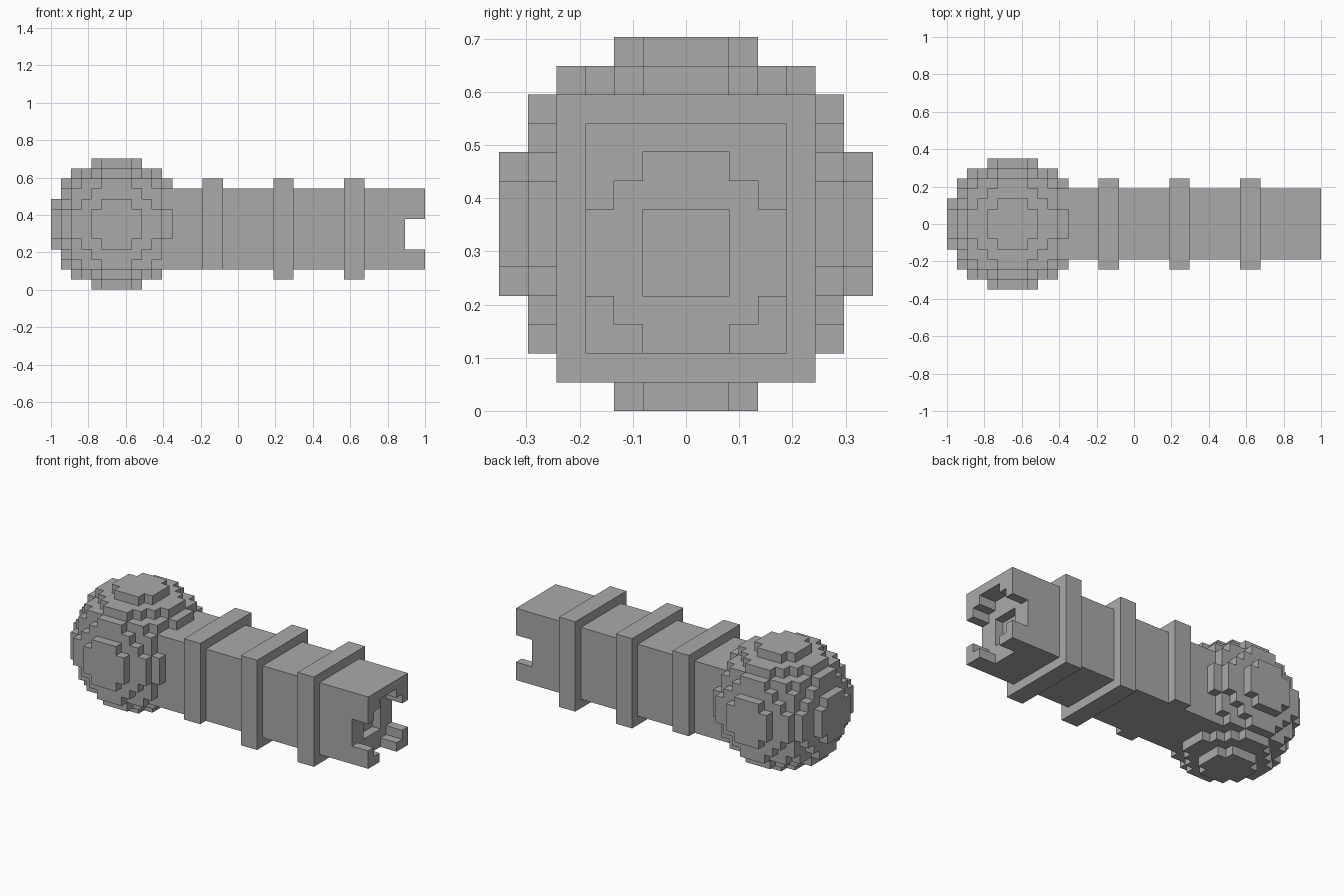
import bpy, bmesh, math
from itertools import product
from mathutils import Vector

cube = bpy.data.objects.get("Cube")
if cube:
    bpy.data.objects.remove(cube, do_unlink=True)

UNIT = 2 / 37                       # edge of one block
ORIGIN = Vector((-18.5, -6.5, 0))   # block grid corner

grey = bpy.data.materials.new("plain grey")
grey.use_nodes = True
grey.diffuse_color = (0.4, 0.4, 0.4, 1)
grey.node_tree.nodes["Principled BSDF"].inputs["Base Color"].default_value = (0.4, 0.4, 0.4, 1)


def box(xs, half_y, zs):
    """Blocks in a box; half_y counts blocks either side of the middle one."""
    return set(product(range(*xs), range(6 - half_y, 7 + half_y), range(*zs)))


# Blocky ball
ball = {c for c in product(range(13), repeat=3)
        if sum((v - 6) ** 2 for v in c) <= 6.5 ** 2}

# Square shaft with a stepped socket cut into its end
shaft = box((6, 37), 3, (2, 10))
shaft -= box((35, 37), 2, (3, 8))    # main socket
shaft -= box((35, 37), 3, (4, 7))    # side slots
shaft -= box((35, 37), 1, (2, 9))    # top and bottom slots
shaft -= box((34, 35), 1, (4, 7))    # deeper centre

# Three collars, the first one flush with the underside
parts = {
    "shaft": shaft,
    "ball_end": ball - shaft,
    "inner_collar": box((15, 17), 4, (2, 11)) - shaft,
    "middle_collar": box((22, 24), 4, (1, 11)) - shaft,
    "outer_collar": box((29, 31), 4, (1, 11)) - shaft,
}
solid = set().union(*parts.values())


def skin(name, cells):
    """Make the exposed outer faces of a set of blocks."""
    bm = bmesh.new()
    for cell in cells:
        for axis, side in product(range(3), (0, 1)):
            near = list(cell)
            near[axis] += 2 * side - 1
            if tuple(near) in solid:
                continue
            u, v = (axis + 1) % 3, (axis + 2) % 3
            corners = []
            for a, b in ((0, 0), (1, 0), (1, 1), (0, 1)):
                p = Vector(cell)
                p[axis] += side
                p[u] += a
                p[v] += b
                corners.append(bm.verts.new((p + ORIGIN) * UNIT))
            bm.faces.new(corners if side else corners[::-1])
    bmesh.ops.remove_doubles(bm, verts=bm.verts, dist=UNIT / 100)
    bmesh.ops.dissolve_limit(bm, angle_limit=math.radians(1),
                             verts=bm.verts, edges=bm.edges)
    mesh = bpy.data.meshes.new(name)
    bm.to_mesh(mesh)
    bm.free()
    mesh.materials.append(grey)
    bpy.context.scene.collection.objects.link(bpy.data.objects.new(name, mesh))


for name, cells in parts.items():
    skin(name, cells)
